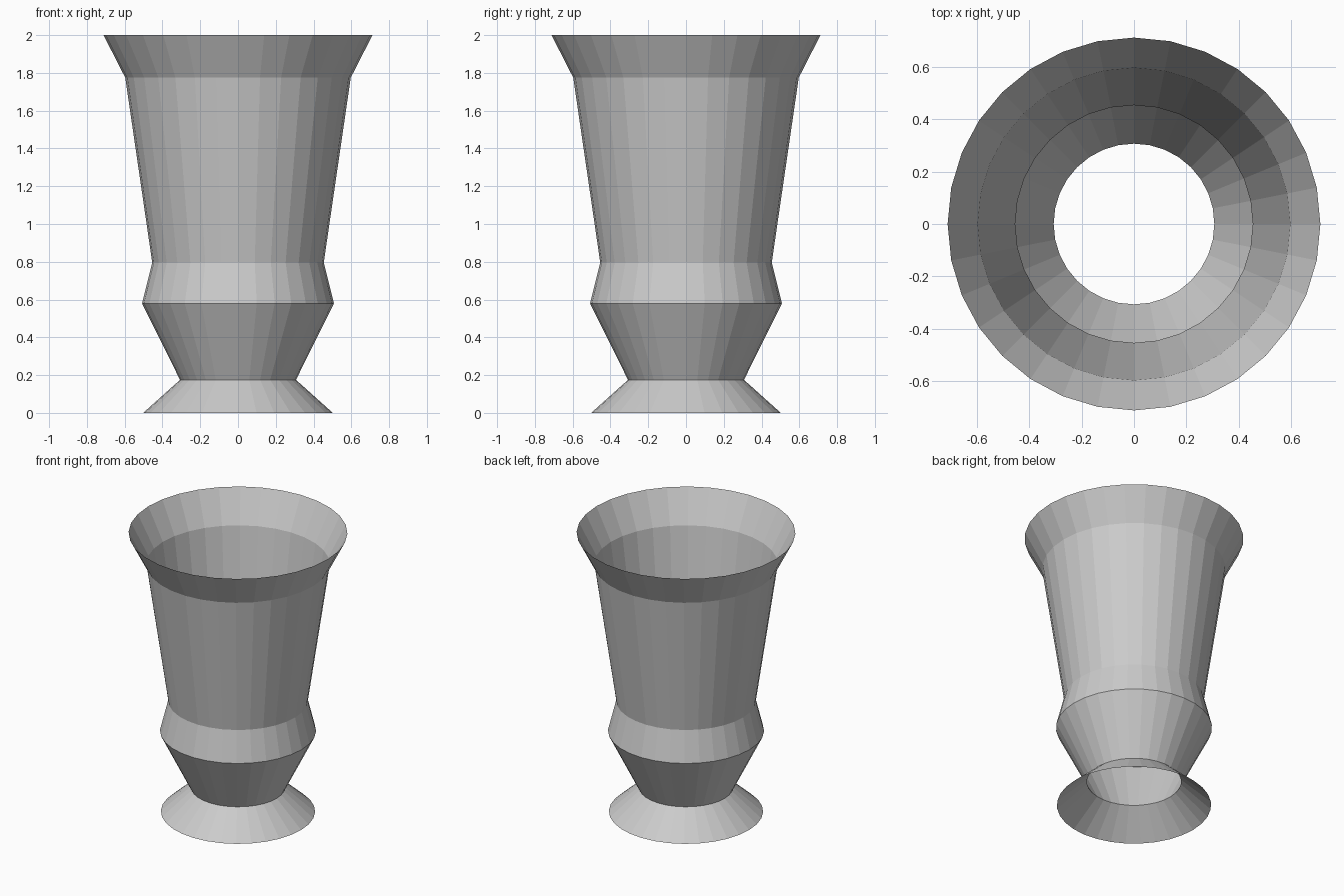
import bpy, bmesh
from math import pi
from mathutils import Matrix

if "Cube" in bpy.data.objects:
    bpy.data.objects.remove(bpy.data.objects["Cube"])

SIDES = 32

# Vase outline (radius, height): foot, neck, belly, waist, flared lip, rim
profile = [(0.502, 0), (0.307, 0.175), (0.508, 0.58),
           (0.454, 0.795), (0.597, 1.775), (0.712, 2.0)]

# Spin the outline into an open, thin shell
bm = bmesh.new()
verts = [bm.verts.new((r, 0, z)) for r, z in profile]
edges = [bm.edges.new(pair) for pair in zip(verts, verts[1:])]
bmesh.ops.spin(bm, geom=verts + edges, cent=(0, 0, 0), axis=(0, 0, 1),
               angle=2 * pi, steps=SIDES, use_merge=False)
bmesh.ops.remove_doubles(bm, verts=bm.verts, dist=0.001)
bmesh.ops.recalc_face_normals(bm, faces=bm.faces)

# Make the normals face outward
bm.faces.ensure_lookup_table()
face = bm.faces[0]
centre = face.calc_center_median()
if face.normal.x * centre.x + face.normal.y * centre.y < 0:
    bmesh.ops.reverse_faces(bm, faces=bm.faces)

mesh = bpy.data.meshes.new("vase")
bm.to_mesh(mesh)
bm.free()
vase = bpy.data.objects.new("vase", mesh)
bpy.context.collection.objects.link(vase)
